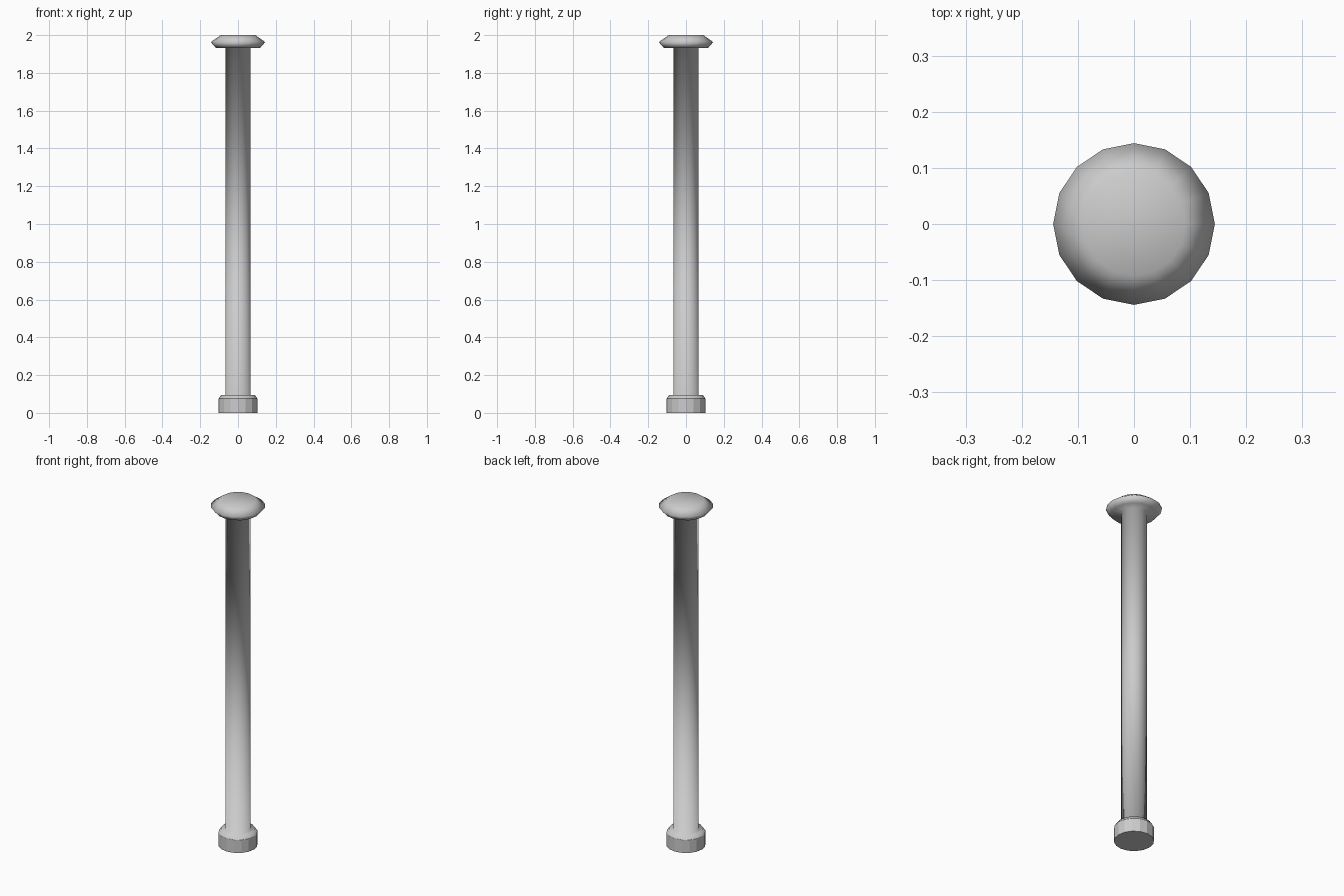
import bpy, bmesh
from math import cos, sin, tau

if "Cube" in bpy.data.objects:
    bpy.data.objects.remove(bpy.data.objects["Cube"])

SIDES = 16


def lathe(name, profile, flat_bands=()):
    """Turn a (radius, z) profile around z, capping both ends."""
    bm = bmesh.new()
    rings = [[bm.verts.new((r * cos(tau * i / SIDES), r * sin(tau * i / SIDES), z))
              for i in range(SIDES)] for r, z in profile]
    for band, (a, b) in enumerate(zip(rings, rings[1:])):
        for i in range(SIDES):
            j = (i + 1) % SIDES
            face = bm.faces.new((a[i], a[j], b[j], b[i]))
            face.smooth = band not in flat_bands
    bm.faces.new(rings[0][::-1])            # flat underside
    bm.faces.new(rings[-1]).smooth = True   # softly shaded top
    mesh = bpy.data.meshes.new(name)
    bm.to_mesh(mesh)
    bm.free()
    obj = bpy.data.objects.new(name, mesh)
    bpy.context.collection.objects.link(obj)
    return obj


# One continuous turned post: faceted foot, smooth shaft and domed cap
lathe("post", [
    (0.103, 0.0), (0.103, 0.075), (0.09, 0.095),     # foot with chamfer
    (0.067, 0.095), (0.067, 1.932),                  # shaft
    (0.117, 1.932), (0.144, 1.963), (0.092, 2.0),    # cap
], flat_bands={0})
